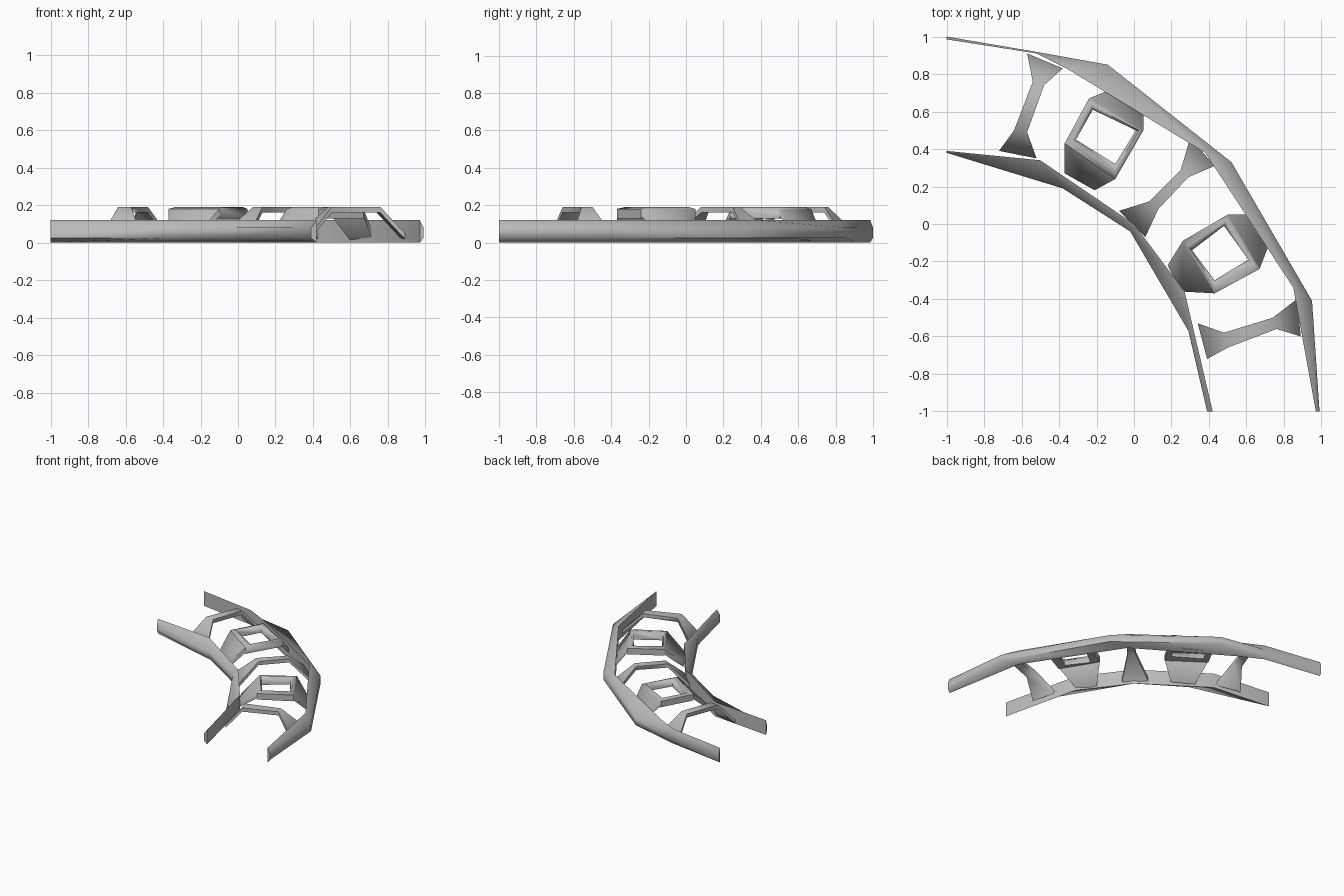
import bpy
import bmesh
from mathutils import Vector

cube = bpy.data.objects.get("Cube")
if cube:
    bpy.data.objects.remove(cube, do_unlink=True)

grey = bpy.data.materials.new("plain grey")
grey.use_nodes = True
colour = (0.5, 0.5, 0.5, 1)
grey.diffuse_color = colour
grey.node_tree.nodes["Principled BSDF"].inputs["Base Color"].default_value = colour


def loft(name, sections, closed=False):
    """Skin a row of equal cross-sections; cap the ends unless it is a ring."""
    bm = bmesh.new()
    rows = [[bm.verts.new(p) for p in s] for s in sections]
    pairs = list(zip(rows, rows[1:])) + ([(rows[-1], rows[0])] if closed else [])
    n = len(rows[0])
    for a, b in pairs:
        for i in range(n):
            j = (i + 1) % n
            bm.faces.new((a[i], a[j], b[j], b[i]))
    if not closed:
        bm.faces.new(rows[0])
        bm.faces.new(rows[-1])
    bmesh.ops.recalc_face_normals(bm, faces=bm.faces)
    mesh = bpy.data.meshes.new(name)
    bm.to_mesh(mesh)
    bm.free()
    obj = bpy.data.objects.new(name, mesh)
    bpy.context.collection.objects.link(obj)
    mesh.materials.append(grey)
    bpy.ops.object.select_all(action='DESELECT')
    obj.select_set(True)
    bpy.context.view_layer.objects.active = obj
    bpy.ops.object.shade_smooth_by_angle(angle=1.2)
    return obj


def rail(name, bulge, back):
    """Side rail with a rounded face on one side and a flat back."""
    loft(name, [[(*q, 0.01), (*p, 0.035), (*p, 0.09), (*q, 0.13)]
                for p, q in zip(bulge, back)])


def slab(name, edges, thick):
    """Bent strip through pairs of (left, right) edge points."""
    down = Vector((0, 0, thick))
    loft(name, [[a, b, Vector(b) - down, Vector(a) - down] for a, b in edges])


def strut(name, foot_a, neck_a, neck_b, foot_b):
    """Raised bar that flares down to a wide foot at each rail."""
    heights = (0.06, 0.2, 0.2, 0.06)
    slab(name, [[(*p, z) for p in pair] for pair, z in
                zip((foot_a, neck_a, neck_b, foot_b), heights)], 0.03)


def frame(name, outer, hole, feet):
    """Open square frame with a sloping foot on two opposite sides."""
    ring = []
    for o, h in zip(outer, hole):
        lip = Vector(h).lerp(Vector(o), 0.4)
        ring.append([(*o, 0.14), (*o, 0.19), (*lip, 0.2), (*h, 0.18), (*h, 0.14)])
    loft(name, ring, closed=True)
    for i, (side, foot) in enumerate(zip((outer[:2], (outer[3], outer[2])), feet)):
        slab(f"{name}_foot_{i + 1}", [[(*p, 0.19) for p in side],
                                      [(*p, 0.06) for p in foot]], 0.04)


# Curved side rails
rail("outer_rail",
     [(-1, 1), (-0.53, 0.92), (-0.14, 0.85), (0.52, 0.33), (0.95, -0.41), (0.99, -1)],
     [(-1, 0.985), (-0.52, 0.91), (-0.36, 0.83), (0.38, 0.38), (0.85, -0.34), (0.97, -1)])
rail("inner_rail",
     [(-1, 0.38), (-0.38, 0.19), (-0.02, -0.04), (0.29, -0.57), (0.39, -1)],
     [(-1, 0.39), (-0.5, 0.34), (0.0, 0.0), (0.27, -0.36), (0.42, -1)])

# Bridging struts, from the outer rail to the inner rail
strut("back_strut", [(-0.57, 0.91), (-0.38, 0.83)], [(-0.54, 0.76), (-0.48, 0.74)],
      [(-0.64, 0.5), (-0.57, 0.49)], [(-0.72, 0.39), (-0.52, 0.35)])
strut("middle_strut", [(0.3, 0.46), (0.43, 0.31)], [(0.25, 0.29), (0.29, 0.25)],
      [(0.08, 0.12), (0.13, 0.08)], [(-0.08, 0.07), (0.06, -0.07)])
strut("front_strut", [(0.87, -0.4), (0.89, -0.6)], [(0.74, -0.5), (0.76, -0.56)],
      [(0.48, -0.58), (0.5, -0.66)], [(0.34, -0.53), (0.39, -0.72)])

# Open square frames
frame("back_frame",
      [(-0.24, 0.67), (0.05, 0.5), (-0.1, 0.24), (-0.37, 0.43)],
      [(-0.22, 0.61), (0.01, 0.5), (-0.1, 0.32), (-0.31, 0.45)],
      [[(-0.12, 0.72), (0.05, 0.62)], [(-0.37, 0.27), (-0.21, 0.18)]])
frame("front_frame",
      [(0.5, 0.05), (0.67, -0.24), (0.43, -0.37), (0.26, -0.09)],
      [(0.48, -0.01), (0.61, -0.19), (0.43, -0.3), (0.31, -0.14)],
      [[(0.6, 0.05), (0.72, -0.11)], [(0.18, -0.22), (0.25, -0.36)]])

# Rest the model on the ground
low = min(v.co.z for o in bpy.data.objects if o.type == 'MESH' for v in o.data.vertices)
for o in bpy.data.objects:
    if o.type == 'MESH':
        o.location.z -= low
